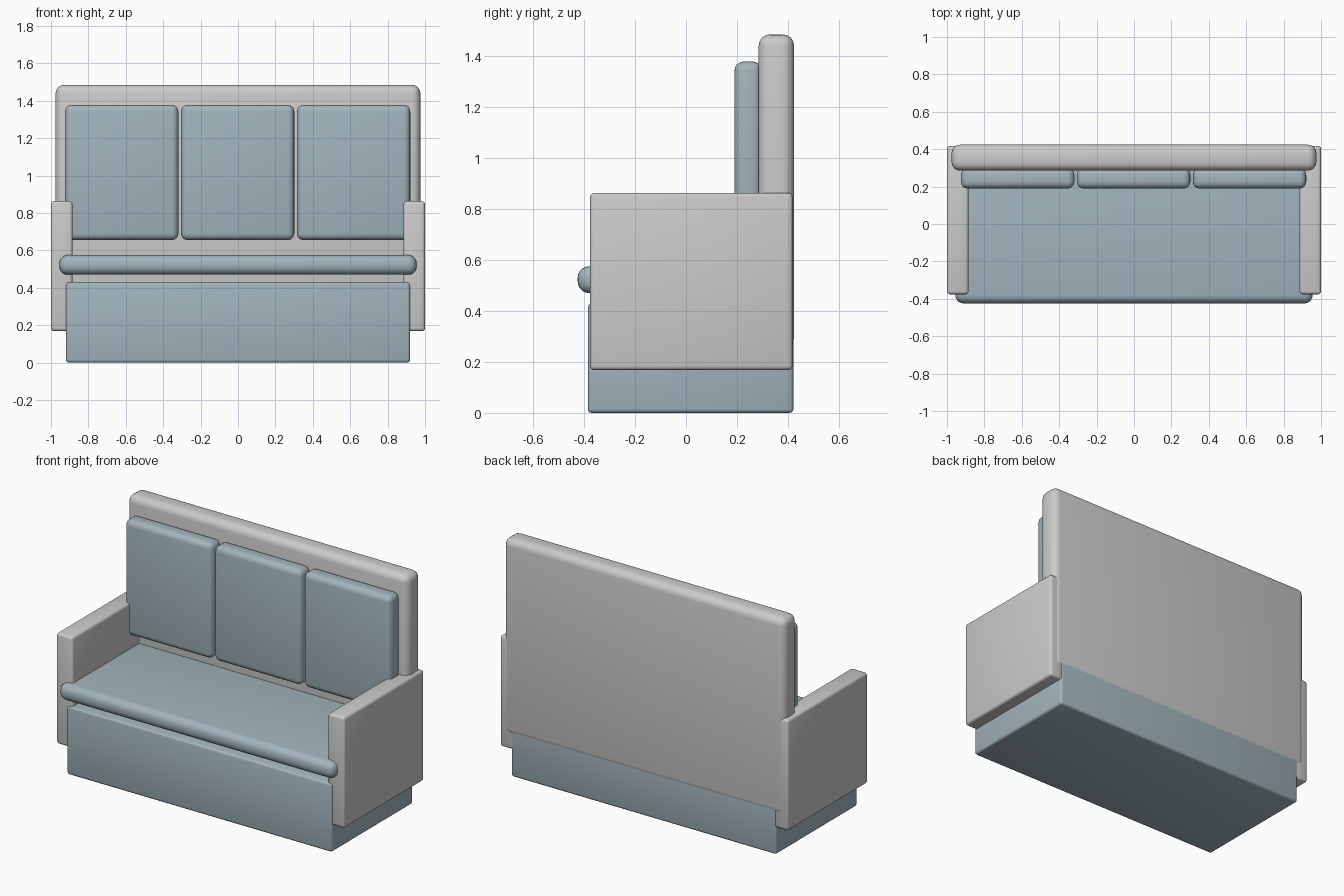
import bpy
import math

if "Cube" in bpy.data.objects:
    bpy.data.objects.remove(bpy.data.objects["Cube"])

blue = bpy.data.materials.new("blue_fabric")
blue.diffuse_color = (0.36, 0.46, 0.51, 1)
blue.use_nodes = True
blue.node_tree.nodes["Principled BSDF"].inputs["Base Color"].default_value = blue.diffuse_color


def box(name, lo, hi, radius, segments, mat=None):
    """Rounded box between two corners."""
    bpy.ops.mesh.primitive_cube_add(size=1, location=[(a + b) / 2 for a, b in zip(lo, hi)])
    ob = bpy.context.object
    ob.name = name
    ob.scale = [b - a for a, b in zip(lo, hi)]
    bpy.ops.object.transform_apply(location=False, rotation=False, scale=True)
    bevel = ob.modifiers.new("rounding", 'BEVEL')
    bevel.width = radius
    bevel.segments = segments
    bpy.ops.object.modifier_apply(modifier="rounding")
    bpy.ops.object.shade_smooth_by_angle(angle=math.radians(35))
    if mat:
        ob.data.materials.append(mat)
    return ob


# Base plinth
box("base", (-0.92, -0.385, 0), (0.92, 0.421, 0.43), 0.015, 3, blue)

# Seat slab with a rounded front edge, floating just above the base
box("seat", (-0.955, -0.425, 0.47), (0.955, 0.33, 0.575), 0.045, 5, blue)

# Back frame
box("backrest", (-0.975, 0.285, 0.25), (0.975, 0.424, 1.485), 0.045, 4)

# Arms
for side, name in ((-1, "left_arm"), (1, "right_arm")):
    xs = sorted((side * 0.885, side * 1.0))
    box(name, (xs[0], -0.376, 0.168), (xs[1], 0.418, 0.863), 0.016, 3)

# Three back cushions
for i in range(3):
    cx = -0.002 + (i - 1) * 0.62
    box(f"back_cushion_{i + 1}", (cx - 0.303, 0.19, 0.655), (cx + 0.303, 0.298, 1.378), 0.035, 4, blue)
